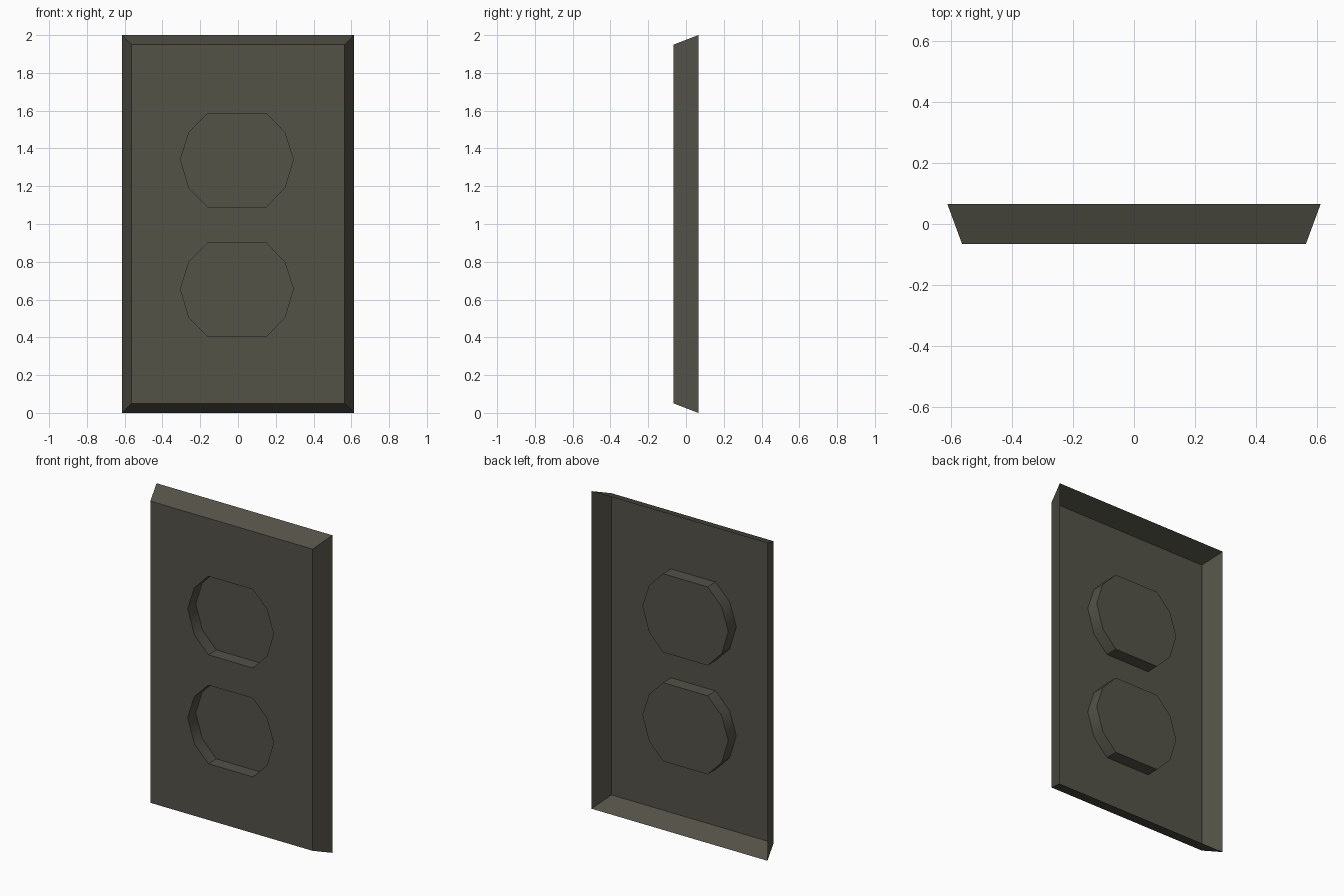
import bpy, bmesh
from mathutils import Vector

if "Cube" in bpy.data.objects:
    bpy.data.objects.remove(bpy.data.objects["Cube"])

FRONT, BACK, FLOOR = -0.065, 0.065, 0.015
SOCKETS = {"upper_socket": 1.338, "lower_socket": 0.652}

mat = bpy.data.materials.new("dark olive grey")
mat.diffuse_color = (0.088, 0.085, 0.064, 1)
mat.use_nodes = True
mat.node_tree.nodes["Principled BSDF"].inputs["Base Color"].default_value = mat.diffuse_color


def rect(hx, z0, z1):
    return [(-hx, z0), (hx, z0), (hx, z1), (-hx, z1)]


def socket_outline(zc):
    # ten-sided opening, mirrored left to right
    half = [(0.155, -0.248), (0.253, -0.148), (0.299, 0.004), (0.253, 0.148), (0.155, 0.247)]
    pts = half + [(-x, z) for x, z in reversed(half)]
    return [(x - 0.006, zc + z) for x, z in pts]


def loop(bm, pts, y):
    return [bm.verts.new((x, y, z)) for x, z in pts]


def ring_edges(bm, vs):
    return [bm.edges.new((vs[i - 1], vs[i])) for i in range(len(vs))]


def walls(bm, a, b):
    n = len(a)
    return [bm.faces.new((a[i], a[(i + 1) % n], b[(i + 1) % n], b[i])) for i in range(n)]


def finish(bm, name):
    me = bpy.data.meshes.new(name)
    bm.to_mesh(me)
    bm.free()
    me.materials.append(mat)
    ob = bpy.data.objects.new(name, me)
    bpy.context.collection.objects.link(ob)
    return ob


# Plate: front sheet with two openings and a flared, open-backed rim
bm = bmesh.new()
front = loop(bm, rect(0.565, 0.05, 1.95), FRONT)
edges = ring_edges(bm, front)
for zc in SOCKETS.values():
    edges += ring_edges(bm, loop(bm, socket_outline(zc), FRONT))
bmesh.ops.triangle_fill(bm, edges=edges, use_beauty=True, use_dissolve=False, normal=Vector((0, -1, 0)))
for f in bm.faces:
    f.normal_update()
    if f.normal.y > 0:
        f.normal_flip()
walls(bm, loop(bm, rect(0.613, 0.0, 2.0), BACK), front)
finish(bm, "wall_plate")

# Sockets: shallow pockets sunk behind the openings
for name, zc in SOCKETS.items():
    bm = bmesh.new()
    outer = loop(bm, socket_outline(zc), FRONT)
    inner = loop(bm, socket_outline(zc), FLOOR)
    walls(bm, outer, inner)
    bm.faces.new(inner)
    for f in bm.faces:
        # face into the pocket
        f.normal_update()
        if f.normal.dot(Vector((0, FRONT, zc)) - f.calc_center_median()) < 0:
            f.normal_flip()
    ob = finish(bm, name)
    bpy.context.view_layer.objects.active = ob
    ob.select_set(True)
    bpy.ops.object.shade_smooth_by_angle(angle=0.7)
    ob.select_set(False)
